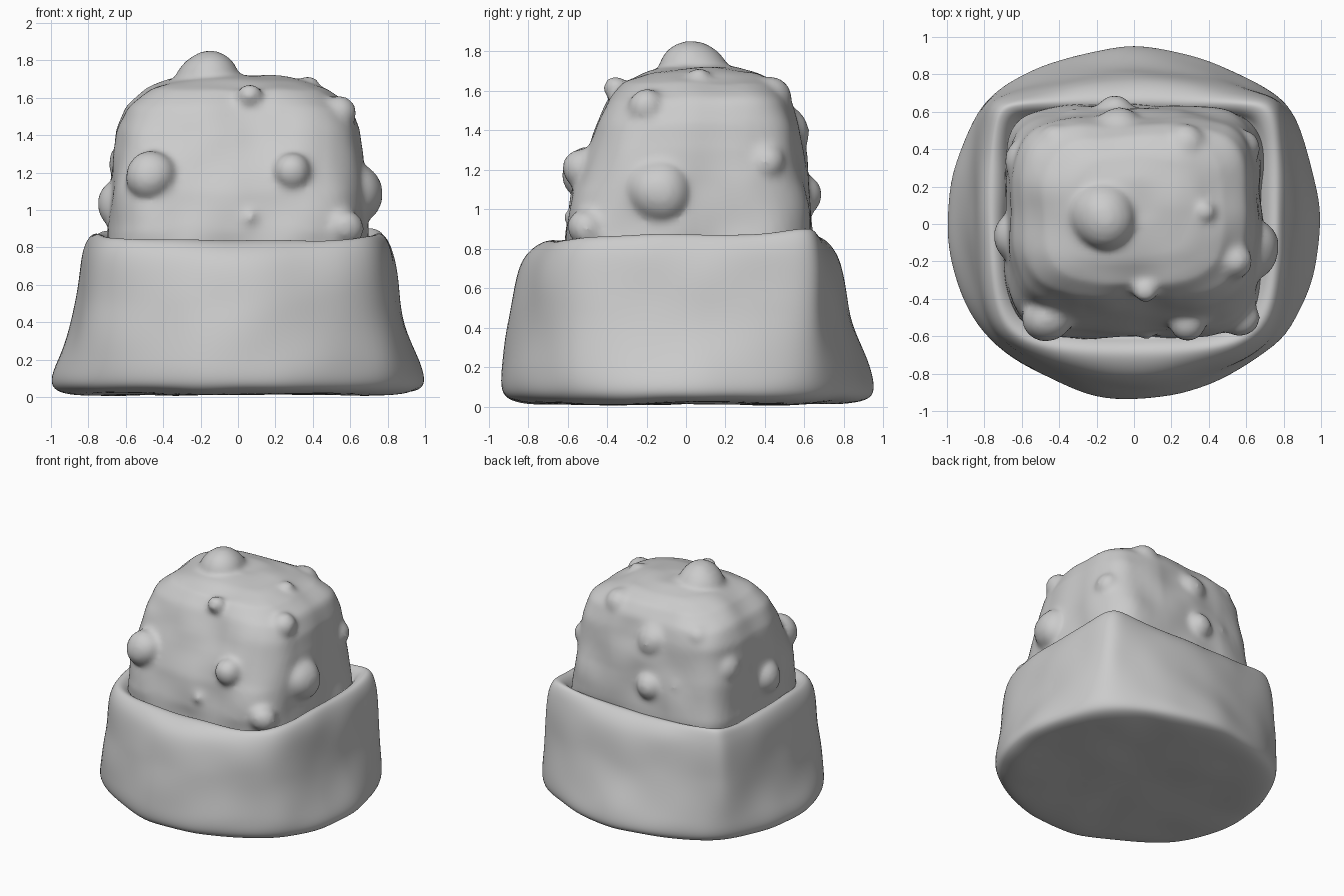
import bpy, bmesh, math
from mathutils import Vector, noise

if "Cube" in bpy.data.objects:
    bpy.data.objects.remove(bpy.data.objects["Cube"])


def loft(name, rings):
    """Skin a stack of closed rings and cap both ends."""
    bm = bmesh.new()
    loops = [[bm.verts.new(p) for p in r] for r in rings]
    n = len(loops[0])
    for a, b in zip(loops, loops[1:]):
        for i in range(n):
            j = (i + 1) % n
            bm.faces.new((a[i], a[j], b[j], b[i]))
    bm.faces.new(loops[0][::-1])
    bm.faces.new(loops[-1])
    bmesh.ops.recalc_face_normals(bm, faces=bm.faces)
    me = bpy.data.meshes.new(name)
    bm.to_mesh(me)
    bm.free()
    ob = bpy.data.objects.new(name, me)
    bpy.context.collection.objects.link(ob)
    return ob


def bake(ob):
    """Apply the modifier stack."""
    dg = bpy.context.evaluated_depsgraph_get()
    me = bpy.data.meshes.new_from_object(ob.evaluated_get(dg))
    ob.modifiers.clear()
    ob.data = me


def roughen(ob, amount, freq):
    """Push vertices along normals with soft noise."""
    me = ob.data
    normals = [v.normal.copy() for v in me.vertices]
    for v, nrm in zip(me.vertices, normals):
        v.co += nrm * amount * noise.noise(v.co * freq + Vector((3.1, 1.7, 0.4)))
    me.polygons.foreach_set("use_smooth", [True] * len(me.polygons))
    me.update()


# Soft wrapper base: half outlines (front centre to back centre), mirrored
low = [(0, -.98), (.4, -.89), (.84, -.62), (.97, -.33), (1.04, 0),
       (.97, .35), (.85, .62), (.71, .76), (.35, .92), (0, .995)]
mid = [(0, -.93), (.4, -.83), (.78, -.64), (.85, -.3), (.87, 0),
       (.86, .35), (.82, .65), (.71, .7), (.35, .80), (0, .85)]
rim = [(0, -.70), (.4, -.68), (.69, -.61), (.76, -.3), (.77, 0),
       (.77, .35), (.75, .61), (.66, .66), (.35, .66), (0, .66)]
lift = [-.03, -.025, -.02, 0, .01, -.01, .03, .03, .0, -.01]


def outline(a, b, t, z, s=1, k=0):
    half = [(s * (p[0] + (q[0] - p[0]) * t), s * (p[1] + (q[1] - p[1]) * t), z + k * h)
            for p, q, h in zip(a, b, lift)]
    return half + [(-x, y, h) for x, y, h in half[-2:0:-1]]


base = loft("wrapper_base", [
    outline(low, mid, 0, .02, .5),
    outline(low, mid, 0, .005, .92),
    outline(low, mid, 0, .07),
    outline(low, mid, .4, .22),
    outline(low, mid, .9, .42),
    outline(mid, rim, .15, .62),
    outline(mid, rim, .36, .78, 1, .4),
    outline(mid, rim, .85, .87, 1, 1),
    outline(mid, rim, 1, .87, .96, 1),
    outline(mid, rim, 1, .83, .9, 1),
    outline(mid, rim, 1, .72, .84),
])
base.modifiers.new("sub", 'SUBSURF').levels = 3
bake(base)
roughen(base, .014, 3.2)


# Square-sided dome: z, half width, front y, back y, squareness
def square_ring(z, hx, yf, yb, e, n=48):
    pts = []
    for i in range(n):
        a = 2 * math.pi * i / n
        c, s = math.cos(a), math.sin(a)
        pts.append((hx * math.copysign(abs(c) ** (2 / e), c),
                    (yf + yb) / 2 + (yb - yf) / 2 * math.copysign(abs(s) ** (2 / e), s), z))
    return pts


dome = loft("bumpy_dome", [square_ring(*r) for r in [
    (.7, .69, -.61, .64, 5), (.88, .685, -.61, .64, 5), (1.1, .672, -.575, .62, 4.5),
    (1.3, .665, -.5, .595, 4), (1.43, .645, -.445, .57, 4), (1.55, .59, -.39, .535, 4),
    (1.64, .48, -.32, .47, 3.5), (1.695, .34, -.2, .38, 3), (1.725, .14, .0, .24, 2.5)]])

# Bumps: x, y, z, radius
bumps = [(-.16, .04, 1.67, .18), (-.46, -.5, 1.19, .135), (.29, -.52, 1.2, .1),
         (.06, -.355, 1.61, .07), (.07, -.57, .96, .055), (.61, -.14, 1.09, .165),
         (.53, -.2, 1.51, .105), (.38, .07, 1.66, .06), (.58, .4, 1.24, .1),
         (.28, .43, 1.57, .11), (-.42, .44, 1.5, .09), (-.57, .34, 1.26, .12),
         (-.1, .58, 1.07, .11), (-.08, .46, 1.4, .16), (-.61, -.07, 1.03, .14),
         (.57, -.5, .9, .11), (-.32, .5, 1.12, .12)]
bm = bmesh.new()
bm.from_mesh(dome.data)
for x, y, z, r in bumps:
    new = bmesh.ops.create_icosphere(bm, subdivisions=3, radius=r)["verts"]
    bmesh.ops.translate(bm, verts=new, vec=(x, y, z))
bm.to_mesh(dome.data)
bm.free()

# Fuse bumps into the dome with soft creases
rem = dome.modifiers.new("fuse", 'REMESH')
rem.mode = 'VOXEL'
rem.voxel_size = .02
sm = dome.modifiers.new("soften", 'SMOOTH')
sm.factor = .5
sm.iterations = 8
bake(dome)
roughen(dome, .022, 4.0)
